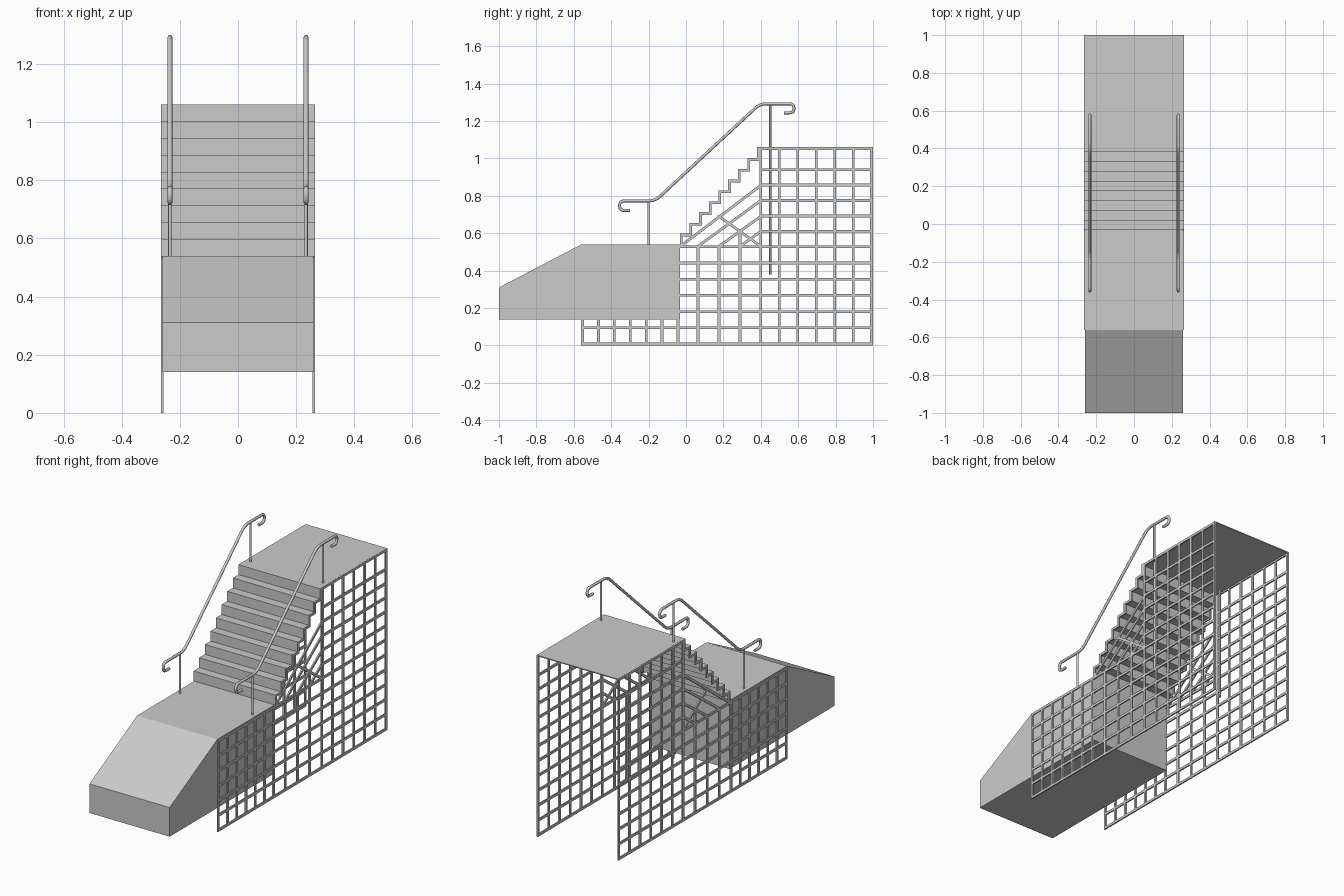
import bpy, bmesh, math
from mathutils import Vector

if "Cube" in bpy.data.objects:
    bpy.data.objects.remove(bpy.data.objects["Cube"])

W = 0.259           # half width of the solid parts
N = 9               # risers
Y0, Y1, Z0, Z1 = -0.033, 0.38, 0.54, 1.06
RISE, RUN = (Z1 - Z0) / N, (Y1 - Y0) / (N - 1)


def finish(name, bm):
    bmesh.ops.recalc_face_normals(bm, faces=bm.faces[:])
    me = bpy.data.meshes.new(name)
    bm.to_mesh(me)
    bm.free()
    ob = bpy.data.objects.new(name, me)
    bpy.context.collection.objects.link(ob)
    return ob


def extrude_profile(name, pts, hw):
    """Closed (y, z) profile extruded from -hw to +hw."""
    bm = bmesh.new()
    f = bm.faces.new([bm.verts.new((-hw, y, z)) for y, z in pts])
    r = bmesh.ops.extrude_face_region(bm, geom=[f])
    vs = [v for v in r["geom"] if isinstance(v, bmesh.types.BMVert)]
    bmesh.ops.translate(bm, verts=vs, vec=(2 * hw, 0, 0))
    return finish(name, bm)


def bar(bm, a, b, x0=0.256, x1=0.264, h=0.0072):
    """Flat lattice bar between two (y, z) points."""
    a, b = Vector(a), Vector(b)
    d = (b - a).normalized() * h
    n = Vector((-d.y, d.x))
    quad = [a - d + n, b + d + n, b + d - n, a - d - n]
    v0 = [bm.verts.new((x0, *p)) for p in quad]
    v1 = [bm.verts.new((x1, *p)) for p in quad]
    bm.faces.new(v0)
    bm.faces.new(v1[::-1])
    for i in range(4):
        j = (i + 1) % 4
        bm.faces.new((v0[i], v0[j], v1[j], v1[i]))


def fillet(pts, r, steps=5):
    """Round the inner corners of a (y, z) path."""
    pts = [Vector(p) for p in pts]
    out = [pts[0]]
    for p, c, q in zip(pts, pts[1:], pts[2:]):
        k = min(r, (p - c).length * 0.49, (q - c).length * 0.49)
        a, b = c + (p - c).normalized() * k, c + (q - c).normalized() * k
        for i in range(steps + 1):
            t = i / steps
            out.append(a * (1 - t) ** 2 + c * 2 * t * (1 - t) + b * t * t)
    return out + [pts[-1]]


def tube(name, x, pts, r):
    cu = bpy.data.curves.new(name, 'CURVE')
    cu.dimensions = '3D'
    cu.bevel_depth, cu.bevel_resolution, cu.use_fill_caps = r, 2, True
    s = cu.splines.new('POLY')
    s.points.add(len(pts) - 1)
    for sp, p in zip(s.points, pts):
        sp.co = (x, p[0], p[1], 1)
    s.use_smooth = True
    ob = bpy.data.objects.new(name, cu)
    bpy.context.collection.objects.link(ob)
    return ob


# Sloped base block with landing
extrude_profile("base_block", [(-1, 0.14), (-1, 0.31), (-0.56, Z0), (Y0, Z0), (Y0, 0.14)], W)

# Stairs and upper deck as one thin folded sheet
T = 0.006
top = [(Y0, Z0)]
for i in range(N):
    y = Y0 + i * RUN
    top.append((y, Z0 + (i + 1) * RISE))
    top.append((y + RUN if i < N - 1 else 1.0, Z0 + (i + 1) * RISE))
under = [(min(y + T, 1.0), z - T) for y, z in top]
extrude_profile("stairs_and_deck", top + under[::-1], W)

# Side lattice
H = 0.0075
bm = bmesh.new()
low = [-0.553 + i * 0.085 for i in range(7)]
mid = [0.064, 0.176, 0.289]
high = [0.40 + i * 0.0987 for i in range(7)]
zs = [H + i * 0.0868 for i in range(7)]
for z in zs:
    bar(bm, (low[0], z), (high[-1], z))
for i in range(7, 12):
    z = 0.61 + (i - 7) * 0.0825
    bar(bm, (high[0], z), (high[-1], z))
for y in low + mid:
    bar(bm, (y, zs[0]), (y, zs[-1]))
for y in high:
    bar(bm, (y, zs[0]), (y, Z1 - H))
# Diagonal lattice under the stairs
for a, b in [((-0.03, 0.53), (0.40, 0.856)), ((0.064, 0.53), (0.40, 0.775)),
             ((0.176, 0.53), (0.40, 0.69)), ((0.176, 0.69), (0.289, 0.61)),
             ((0.289, 0.61), (0.40, 0.53)), ((0.289, 0.53), (0.40, 0.61)),
             ((0.289, 0.61), (0.289, 0.53))]:
    bar(bm, a, b)
# Edge bars following the steps and the deck
edge = [(min(y + H, 0.992), z - H) for y, z in top]
for a, b in zip(edge, edge[1:]):
    bar(bm, a, b)
lattice = finish("side_lattice", bm)
lattice.modifiers.new("mirror", 'MIRROR').use_bisect_axis[0] = False

# Handrails with hooked ends and their posts
rail = fillet([(-0.30, 0.722), (-0.355, 0.722), (-0.355, 0.773), (-0.165, 0.773),
               (0.395, 1.292), (0.577, 1.292), (0.577, 1.244), (0.525, 1.244)], 0.035)
for side, x in (("left", -0.234), ("right", 0.234)):
    tube(side + "_handrail", x, rail, 0.008)
    tube(side + "_lower_post", x, [(-0.20, 0.50), (-0.20, 0.772)], 0.006)
    tube(side + "_upper_post", x, [(0.45, 0.38), (0.45, 1.29)], 0.006)
